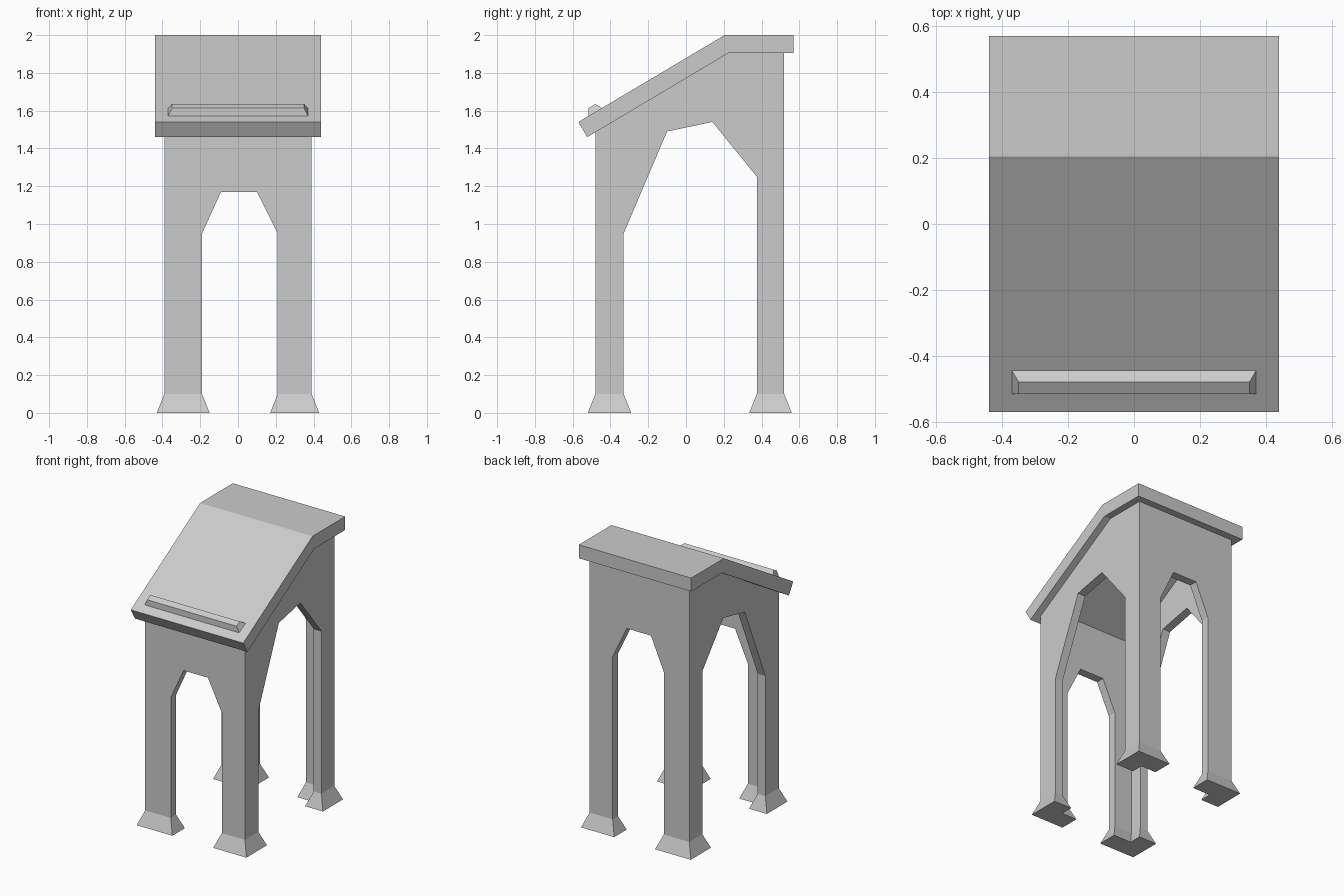
import bpy, bmesh

if "Cube" in bpy.data.objects:
    bpy.data.objects.remove(bpy.data.objects["Cube"])

WALL = 0.06      # panel thickness
FOOT_H = 0.10    # foot height
FLARE = 0.04     # foot flare


def loft(name, bottom, top):
    """Closed solid between two matching outlines of 3D points."""
    bm = bmesh.new()
    a = [bm.verts.new(p) for p in bottom]
    b = [bm.verts.new(p) for p in top]
    n = len(a)
    bm.faces.new(a[::-1])
    bm.faces.new(b)
    for i in range(n):
        j = (i + 1) % n
        bm.faces.new((a[i], a[j], b[j], b[i]))
    bmesh.ops.recalc_face_normals(bm, faces=bm.faces)
    mesh = bpy.data.meshes.new(name)
    bm.to_mesh(mesh)
    bm.free()
    obj = bpy.data.objects.new(name, mesh)
    bpy.context.collection.objects.link(obj)
    return obj


def prism_x(name, profile, x0, x1):
    """Extrude a (y, z) profile along x."""
    return loft(name, [(x0, y, z) for y, z in profile], [(x1, y, z) for y, z in profile])


def prism_y(name, profile, y0, y1):
    """Extrude an (x, z) profile along y."""
    return loft(name, [(x, y0, z) for x, z in profile], [(x, y1, z) for x, z in profile])


def cut(obj, cutter):
    """Subtract the cutter, then delete it."""
    cutter.hide_render = True
    mod = obj.modifiers.new("cut", 'BOOLEAN')
    mod.operation = 'DIFFERENCE'
    mod.solver = 'EXACT'
    mod.object = cutter
    bpy.context.view_layer.objects.active = obj
    bpy.ops.object.modifier_apply(modifier=mod.name)
    bpy.data.objects.remove(cutter)


# Roof slab: sloped desk with a flat rear top
prism_x("sloped_top", [(-0.57, 1.54), (0.205, 2.0), (0.57, 2.0), (0.57, 1.905),
                       (0.225, 1.905), (-0.523, 1.46)], -0.44, 0.44)


def under(y):
    """Height of the slab's sloped underside."""
    return 1.46 + (y + 0.523) * 0.445 / 0.748


# Body: hollow four-sided shell
X, Y0, Y1 = 0.39, -0.48, 0.52
body = prism_x("body", [(Y0, FOOT_H), (Y0, under(Y0)), (0.225, 1.905),
                        (Y1, 1.905), (Y1, FOOT_H)], -X, X)
cut(body, prism_x("cavity_cutter", [(Y0 + WALL, -0.1), (Y0 + WALL, 2.2),
                                    (Y1 - WALL, 2.2), (Y1 - WALL, -0.1)], -X + WALL, X - WALL))

# Arched openings: both sides, low front, tall back
LX0, LX1, LY0, LY1 = -0.19, 0.21, -0.33, 0.375
cut(body, prism_x("side_arch_cutter", [(LY0, -0.1), (LY0, 0.95), (-0.10, 1.49),
                                       (0.14, 1.54), (LY1, 1.25), (LY1, -0.1)], -1, 1))
for label, y0, y1, spring, crown in (("front", -1, -0.2, 0.95, 1.17), ("back", 0.2, 1, 1.25, 1.48)):
    cut(body, prism_y(label + "_arch_cutter",
                      [(LX0, -0.1), (LX0, spring), (-0.09, crown), (0.10, crown),
                       (LX1, spring), (LX1, -0.1)], y0, y1))

# Flared L-shaped feet, one under each corner
for side, ox, lx, sx in (("left", -X, LX0, 1), ("right", X, LX1, -1)):
    for end, oy, ly, sy in (("front", Y0, LY0, 1), ("back", Y1, LY1, -1)):
        def outline(f, z):
            xo, xt, xi = ox - sx * f, ox + sx * (WALL + f), lx + sx * f
            yo, yt, yi = oy - sy * f, oy + sy * (WALL + f), ly + sy * f
            return [(xo, yo, z), (xi, yo, z), (xi, yt, z), (xt, yt, z), (xt, yi, z), (xo, yi, z)]
        loft(f"{end}_{side}_foot", outline(FLARE, 0), outline(0, FOOT_H))

# Tapered ledge lying on the slope


def rect(hx, y0, z0, y1, z1):
    return [(-hx, y0, z0), (hx, y0, z0), (hx, y1, z1), (-hx, y1, z1)]


loft("book_ledge", rect(0.37, -0.515, 1.572, -0.445, 1.614), rect(0.35, -0.515, 1.614, -0.48, 1.635))
